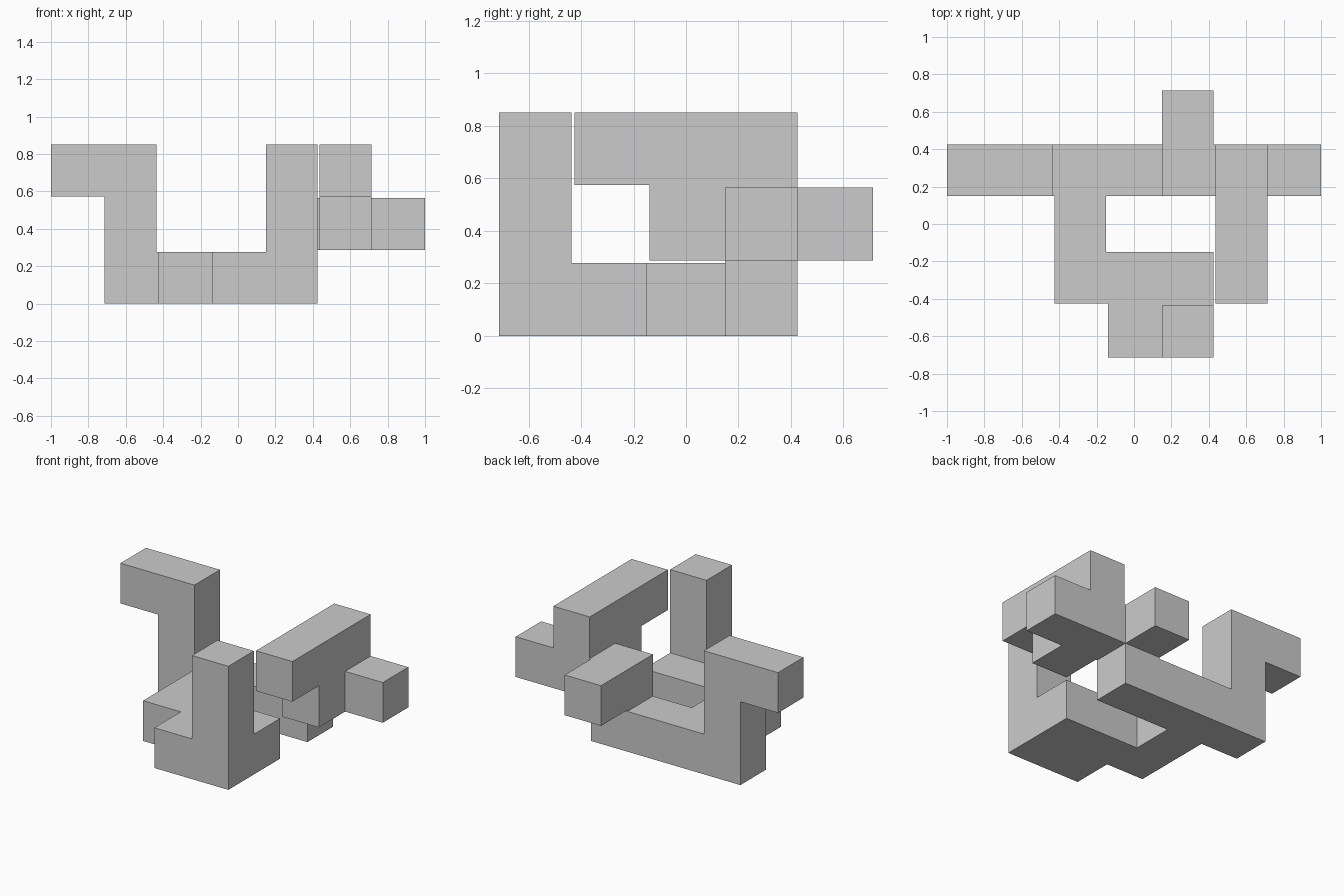
import bpy, bmesh, math
from itertools import product
from mathutils import Vector

if "Cube" in bpy.data.objects:
    bpy.data.objects.remove(bpy.data.objects["Cube"])

GAP = 0.005              # every outer face sits this far inside its grid cell
P = (2 + 2 * GAP) / 7    # grid pitch: the longest side is seven cells

# Straight bars of the interlocking piece, as first and last grid cell
BARS = [
    ((1, 3, 0), (4, 3, 0)),   # rear base bar
    ((1, 3, 0), (1, 3, 2)),   # left post
    ((0, 3, 2), (1, 3, 2)),   # left overhang
    ((2, 1, 0), (2, 3, 0)),   # base link
    ((2, 1, 0), (4, 1, 0)),   # front base bar
    ((3, 0, 0), (4, 0, 0)),   # front base step
    ((4, 0, 0), (4, 0, 2)),   # front post
    ((4, 3, 0), (4, 3, 1)),   # rear riser
    ((4, 3, 1), (4, 4, 1)),   # rear arm
    ((4, 3, 1), (6, 3, 1)),   # right arm
    ((5, 2, 1), (5, 3, 1)),   # right arm shoulder
    ((5, 1, 2), (5, 3, 2)),   # right upper bar
    ((5, 2, 1), (5, 2, 2)),
]
cells = {c for a, b in BARS
         for c in product(*(range(i, j + 1) for i, j in zip(a, b)))}


def touched(f):
    """Grid cells along one axis met by a slot (odd = cell core, even = seam)."""
    return (f // 2,) if f % 2 else (f // 2 - 1, f // 2)


def solid(slot):
    return all(c in cells for c in product(*map(touched, slot)))


def position(corner):
    x, y, z = ((f // 2) * P + (GAP if f % 2 else -GAP) for f in corner)
    return Vector((x - 3.5 * P, y - 2.5 * P, z - GAP))


# Skin the bars into one closed mesh; seams fill only between joined cells
bm = bmesh.new()
verts = {}


def vert(corner):
    if corner not in verts:
        verts[corner] = bm.verts.new(position(corner))
    return verts[corner]


for slot in product(range(15), range(11), range(7)):
    if not solid(slot):
        continue
    for axis, side in product(range(3), (0, 1)):
        beside = list(slot)
        beside[axis] += 2 * side - 1
        if solid(tuple(beside)):
            continue
        u, v = (axis + 1) % 3, (axis + 2) % 3
        quad = []
        for du, dv in ((0, 0), (1, 0), (1, 1), (0, 1)):
            corner = list(slot)
            corner[axis] += side
            corner[u] += du
            corner[v] += dv
            quad.append(vert(tuple(corner)))
        bm.faces.new(quad if side else quad[::-1])

# Merge coplanar faces into clean flat panels
bmesh.ops.dissolve_limit(bm, angle_limit=math.radians(1),
                         verts=bm.verts[:], edges=bm.edges[:])
mesh = bpy.data.meshes.new("puzzle_piece")
bm.to_mesh(mesh)
bm.free()
bpy.context.collection.objects.link(bpy.data.objects.new("puzzle_piece", mesh))
